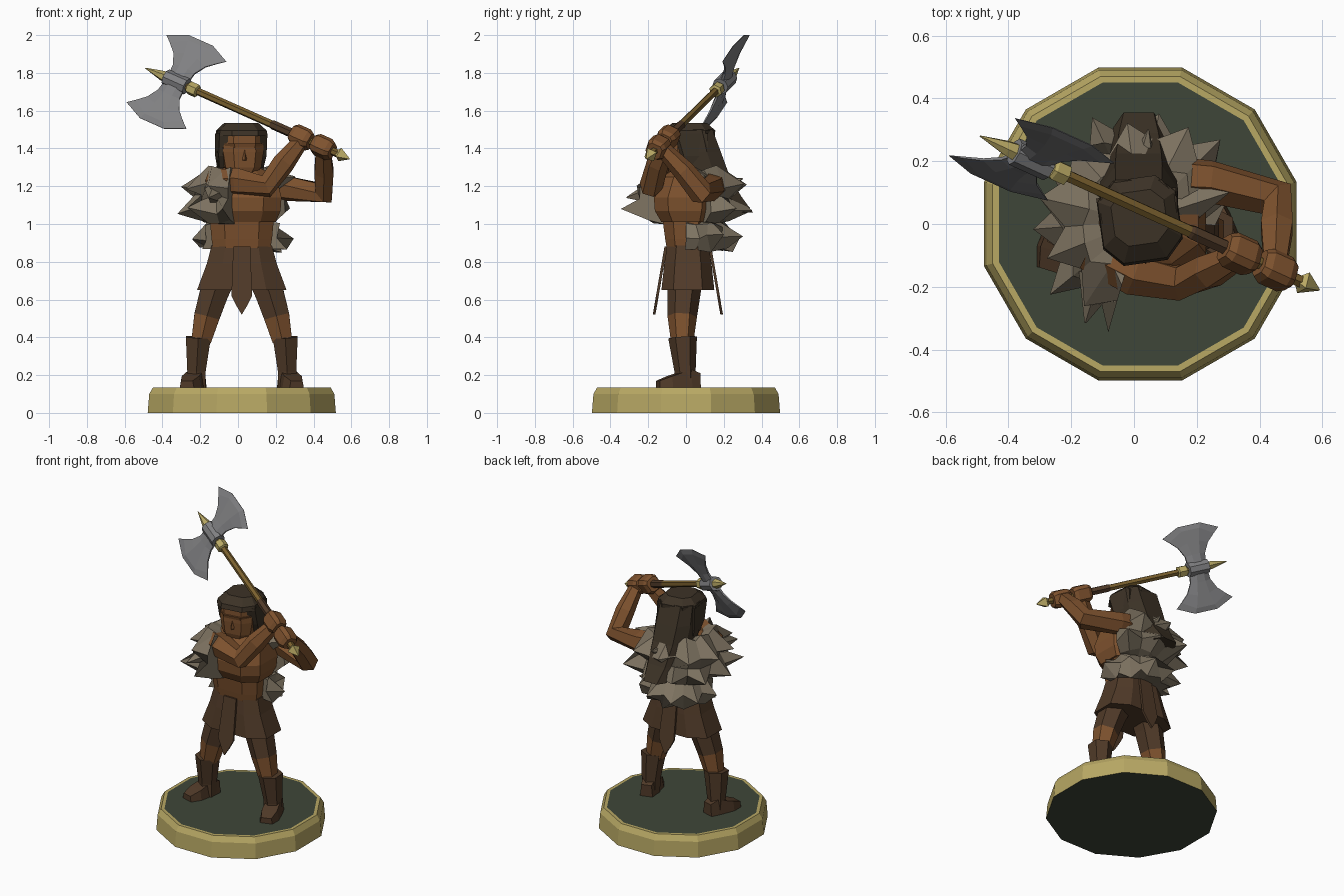
import bpy, bmesh, math, random
from mathutils import Vector, Matrix

random.seed(4)
if "Cube" in bpy.data.objects:
    bpy.data.objects.remove(bpy.data.objects["Cube"])

CX = 0.02  # centre line of the figure


def material(name, r, g, b):
    col = [(c / 255 / 12.92) if c < 11 else ((c / 255 + 0.055) / 1.055) ** 2.4 for c in (r, g, b)] + [1]
    m = bpy.data.materials.new(name)
    m.use_nodes = True
    m.diffuse_color = col
    m.node_tree.nodes["Principled BSDF"].inputs["Base Color"].default_value = col
    return m


GOLD = material("gold", 184, 168, 100)
GREEN = material("dark green", 62, 70, 56)
SKIN = material("skin", 126, 82, 46)
LEATHER = material("leather", 80, 58, 40)
HAIR = material("dark hair", 60, 50, 38)
FUR = material("fur", 126, 115, 97)
STEEL = material("steel", 128, 128, 130)
WOOD = material("wood", 122, 96, 46)


def loft(name, rings, mats, seg=None, caps=None, matrix=None):
    """Bridge closed rings; seg gives the material slot of each band, caps of both ends."""
    bm = bmesh.new()
    rows = [[bm.verts.new(p) for p in ring] for ring in rings]
    n = len(rows[0])
    for k in range(len(rows) - 1):
        for i in range(n):
            j = (i + 1) % n
            f = bm.faces.new((rows[k][i], rows[k][j], rows[k + 1][j], rows[k + 1][i]))
            f.material_index = seg[k] if seg else 0
    for row, slot in zip((rows[0], rows[-1]), caps or (0, 0)):
        bm.faces.new(row).material_index = slot
    bmesh.ops.recalc_face_normals(bm, faces=bm.faces)
    if matrix:
        bm.transform(matrix)
    me = bpy.data.meshes.new(name)
    bm.to_mesh(me)
    bm.free()
    for m in mats:
        me.materials.append(m)
    ob = bpy.data.objects.new(name, me)
    bpy.context.collection.objects.link(ob)
    return ob


def octagon(z, wx, wy, cy=0.0, cx=CX, c=0.45):
    q = [(wx, wy * (1 - c)), (wx * (1 - c), wy)]
    q += [(-x, y) for x, y in reversed(q)]
    q += [(-x, -y) for x, y in q]
    return [(cx + x, cy + y, z) for x, y in q]


def ngon(r, z, n, turn=0.0):
    return [(r * math.cos(turn + math.tau * i / n), r * math.sin(turn + math.tau * i / n), z) for i in range(n)]


def tube(name, pts, radii, mats, seg=None, ref=(0, 1, 1), n=6):
    pts = [Vector(p) for p in pts]
    rings = []
    for i, p in enumerate(pts):
        t = Vector()
        if i:
            t += (p - pts[i - 1]).normalized()
        if i < len(pts) - 1:
            t += (pts[i + 1] - p).normalized()
        t.normalize()
        side = t.cross(Vector(ref)).normalized()
        up = side.cross(t)
        rings.append([p + side * x + up * y for x, y, _ in ngon(radii[i], 0, n, math.pi / n)])
    return loft(name, rings, mats, seg)


# Base: twelve-sided plinth with a green top and underside
loft("plinth", [[(x + CX, y, z) for x, y, _ in ngon(a / math.cos(math.pi / 12), 0, 12, math.pi / 12)]
                for a, z in ((.498, 0), (.49, .1), (.47, .135), (.45, .135))], [GOLD, GREEN], caps=(1, 1))

# Legs, boots and feet
for side, s in (("right", -1), ("left", 1)):
    def at(x, y, z):
        return (CX + s * x, y, z)
    tube(side + "_leg", [at(.1, 0, .74), at(.145, -.01, .64), at(.185, -.02, .51), at(.215, -.02, .38)],
         [.09, .088, .078, .06], [LEATHER, SKIN], [0, 0, 1], ref=(0, 1, 0))
    tube(side + "_boot", [at(.24, -.005, .13), at(.24, -.005, .22), at(.23, -.018, .40)],
         [.055, .056, .076], [LEATHER], ref=(0, 1, 0))
    turn = Matrix.Translation(at(.245, 0, .13)) @ Matrix.Rotation(s * .3, 4, "Z")
    loft(side + "_foot", [[(-w, y, 0), (w, y, 0), (w * .8, y, h), (-w * .8, y, h)]
         for y, w, h in ((.07, .04, .08), (.02, .05, .1), (-.09, .06, .065), (-.155, .04, .04))],
         [LEATHER], matrix=turn)

# Kilt with pointed front and back flaps
loft("kilt", [octagon(.65, .237, .14, .01), octagon(.79, .185, .125, .01), octagon(.885, .16, .11, .01)], [LEATHER])
for name, s in (("front_flap", -1), ("back_flap", 1)):
    outline = [(-.045, .88, .11), (.045, .88, .11), (.055, .62, .155), (.03, .57, .163),
               (0, .52, .172), (-.03, .57, .163), (-.055, .62, .155)]
    loft(name, [[(CX + x, .01 + s * (y + o), z) for x, z, y in outline] for o in (0, .014)], [LEATHER])

# Torso
loft("belly", [octagon(.86, .15, .1), octagon(.92, .16, .11), octagon(1.03, .17, .125)], [SKIN])
loft("chest", [octagon(1.01, .18, .13), octagon(1.07, .205, .16, -.005), octagon(1.14, .21, .165, -.005),
               octagon(1.25, .185, .135, .01), octagon(1.3, .09, .07, .02)], [SKIN])
tube("neck", [(CX, .02, 1.24), (CX, .01, 1.36)], [.075, .07], [SKIN], ref=(0, 1, 0))

# Head, turned a little to its left
TURN = Matrix.Translation((CX, 0, 0)) @ Matrix.Rotation(.14, 4, "Z")
loft("head", [octagon(1.255, .06, .06, -.03, 0), octagon(1.30, .095, .095, -.01, 0),
              octagon(1.38, .108, .11, 0, 0), octagon(1.49, .105, .108, 0, 0)], [SKIN], matrix=TURN)
loft("nose", [[(-w, -.09, z), (0, -.105 - d, z), (w, -.09, z)]
              for w, d, z in ((.02, .015, 1.335), (.022, .025, 1.345), (.006, .003, 1.40))], [SKIN], matrix=TURN)
loft("brow", [octagon(1.405, .095, .104, -.01, 0), octagon(1.425, .105, .11, -.01, 0)], [SKIN], matrix=TURN)

# Hair: cap, side locks and a long wedge down the back
loft("hair_cap", [octagon(1.465, .128, .135, .01, 0), octagon(1.495, .125, .132, .015, 0),
                  octagon(1.535, .085, .085, .02, 0)], [HAIR], matrix=TURN)
for name, s in (("right_lock", -1), ("left_lock", 1)):
    loft(name, [[(s * .085, f, z), (s * w, f + .03, z), (s * w, .1, z), (s * .085, .1, z)]
                for z, f, w in ((1.3, -.02, .118), (1.36, -.06, .128), (1.48, -.095, .128))], [HAIR], matrix=TURN)
loft("long_hair", [[(CX - .005 + sx * w * k, f + (b - f) * d, z)
                    for sx, k, d in ((-1, 1, 0), (1, 1, 0), (1, 1, .6), (1, .6, 1), (-1, .6, 1), (-1, 1, .6))]
                   for z, f, b, w in ((1.5, 0, .14, .122), (1.38, 0, .185, .125), (1.27, .03, .225, .12),
                                      (1.15, .12, .29, .105), (1.06, .24, .355, .08))], [HAIR])


# Fur mantle and fur belt: jagged arcs round the body
def fur_arc(name, start, stop, count, profile, cy):
    rings = []
    for i in range(count):
        a = math.radians(start + (stop - start) * i / (count - 1))
        ring = []
        for even, odd, z in profile:
            spread = .018 if abs(even - odd) > .01 else 0
            r = (odd if i % 2 else even) + random.uniform(-spread, spread)
            ring.append((CX + r * math.cos(a), cy + r * math.sin(a), z + random.uniform(-spread, spread)))
        rings.append(ring)
    loft(name, rings, [FUR])


fur_arc("fur_mantle", 28, 254, 14, [(.1, .1, 1.27), (.18, .2, 1.3), (.32, .25, 1.2), (.24, .26, 1.14),
                                    (.25, .355, 1.07), (.2, .22, 1.02), (.13, .13, 1.0)], .01)
fur_arc("fur_belt", -6, 196, 13, [(.12, .12, 1.02), (.19, .17, 1.0), (.2, .27, .93),
                                  (.23, .17, .865), (.12, .12, .87)], .02)
for name, root, tip in (("front_fur_spike", (-.1, -.14, 1.17), (-.155, -.315, 1.14)),
                        ("shoulder_fur_spike", (.14, .06, 1.22), (.3, .1, 1.25)),
                        ("hair_fur_spike", (.03, .17, 1.2), (.045, .3, 1.24))):
    tube(name, [root, tip], [.085 if "hair" not in name else .05, .003], [FUR], n=5)

# Arms
tube("right_arm", [(-.14, -.08, 1.22), (0, -.155, 1.225), (.15, -.185, 1.2), (.24, -.15, 1.32), (.335, -.1, 1.44)],
     [.07, .075, .062, .06, .042], [SKIN])
tube("left_arm", [(.14, .14, 1.2), (.24, .135, 1.19), (.455, .08, 1.165), (.455, -.01, 1.28), (.45, -.125, 1.4)],
     [.075, .07, .065, .058, .042], [SKIN])

# Axe, built along its own axis and placed by one matrix
POMMEL = Vector((.59, -.21, 1.345))
along = Vector((-1.08, .49, .48)).normalized()
across = Vector((.52, .26, .81))
across = (across - along * across.dot(along)).normalized()
normal = along.cross(across)
AXE = Matrix.Translation(POMMEL) @ Matrix((along, across, normal)).transposed().to_4x4()


def turned(name, profile, mats, seg=None, n=6):
    rings = [[(s, x, y) for x, y, _ in ngon(r, 0, n, math.pi / n)] for s, r in profile]
    loft(name, rings, mats, seg, matrix=AXE)


turned("axe_handle", [(.05, .021), (.34, .021), (.35, .025), (.48, .025), (.49, .021), (1.15, .02)],
       [WOOD, LEATHER], [0, 1, 1, 1, 0])
turned("axe_pommel", [(0, .003), (.06, .04), (.08, .018)], [GOLD], n=4)
turned("axe_collar", [(.95, .024), (.955, .036), (1.0, .036), (1.01, .03)], [GOLD])
turned("axe_socket", [(1.02, .045), (1.15, .045)], [STEEL], n=8)
turned("axe_spike", [(1.15, .03), (1.18, .026), (1.28, .002)], [GOLD])
MID = 1.085
for name, s in (("upper_blade", 1), ("lower_blade", -1)):
    # Rows run from the socket to the thin curved cutting edge
    rows = [(.02, .02, .06, .024), (.08, .085, .066, .018), (.14, .16, .1, .014),
            (.185, .235, .15, .01), (.215, .265, .188, .0015)]
    loft(name, [[(MID + w * k, s * (lo if abs(k) == 1 else hi), t * h)
                 for k, h in ((-1, .3), (-.4, 1), (.4, 1), (1, .3), (1, -.3), (.4, -1), (-.4, -1), (-1, -.3))]
                for lo, hi, w, t in rows], [STEEL], matrix=AXE)

# Hands closed round the handle
for name, s in (("right_hand", .3), ("left_hand", .165)):
    loft(name, [[(s + o, x * w, y * w) for x, y in ((1, .6), (.6, 1), (-.6, 1), (-1, .6),
                                                     (-1, -.6), (-.6, -1), (.6, -1), (1, -.6))]
                for o, w in ((-.058, .04), (-.035, .052), (.035, .052), (.058, .04))], [SKIN], matrix=AXE)
